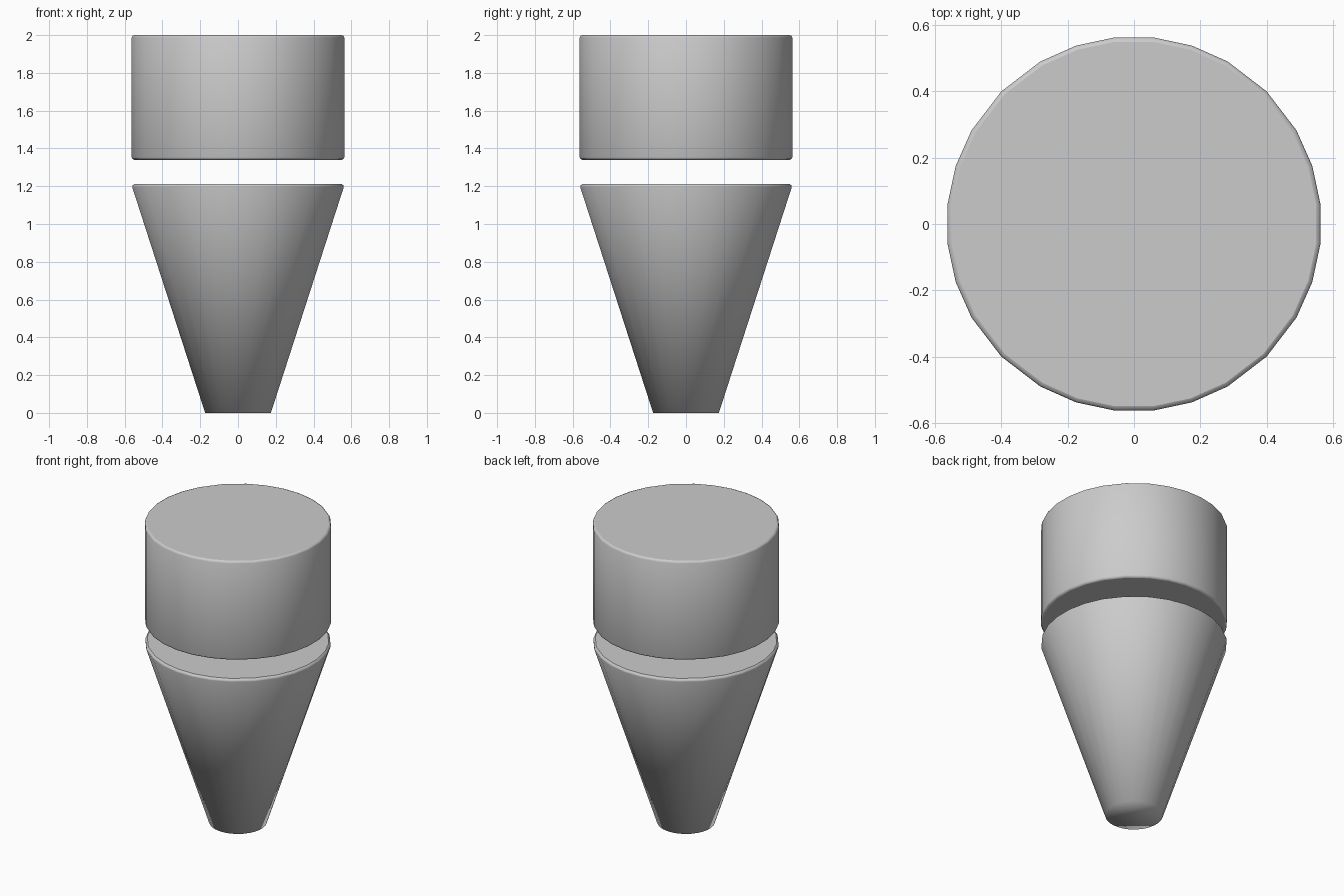
import bpy
import bmesh
from math import radians, cos, sin

old = bpy.data.objects.get("Cube")
if old:
    bpy.data.objects.remove(old)

grey = bpy.data.materials.new("light grey")
grey.use_nodes = True
colour = (0.6, 0.6, 0.6, 1)
grey.diffuse_color = colour
grey.node_tree.nodes["Principled BSDF"].inputs["Base Color"].default_value = colour

# Corner angles of one quadrant, repeated around the axis
QUADRANT = (6, 18, 30, 45, 60, 72, 84)
ANGLES = [radians(q * 90 + a) for q in range(4) for a in QUADRANT]


def turned_part(name, profile, sharp_ends):
    """Capped solid from a (radius, height) profile listed bottom to top."""
    bm = bmesh.new()
    rings = [[bm.verts.new((r * cos(a), r * sin(a), z)) for a in ANGLES]
             for r, z in profile]
    n = len(ANGLES)
    for low, high in zip(rings, rings[1:]):
        for i in range(n):
            j = (i + 1) % n
            bm.faces.new((low[i], low[j], high[j], high[i]))
    bottom = bm.faces.new(rings[0][::-1])
    top = bm.faces.new(rings[-1])
    for face in bm.faces:
        face.smooth = True
    for cap, sharp in zip((bottom, top), sharp_ends):
        for edge in cap.edges:
            edge.smooth = not sharp
    mesh = bpy.data.meshes.new(name)
    bm.to_mesh(mesh)
    bm.free()
    mesh.materials.append(grey)
    obj = bpy.data.objects.new(name, mesh)
    bpy.context.collection.objects.link(obj)
    return obj


R = 0.566
# Tapered lower body with a softened upper rim
turned_part("tapered_body",
            [(0.175, 0), (R - 0.003, 1.195), (R - 0.004, 1.204), (R - 0.015, 1.213)],
            (False, True))
# Floating cylindrical cap, rounded at both rims
turned_part("upper_cylinder",
            [(R - 0.013, 1.34), (R - 0.004, 1.344), (R, 1.353),
             (R, 1.987), (R - 0.004, 1.996), (R - 0.013, 2.0)],
            (True, True))
